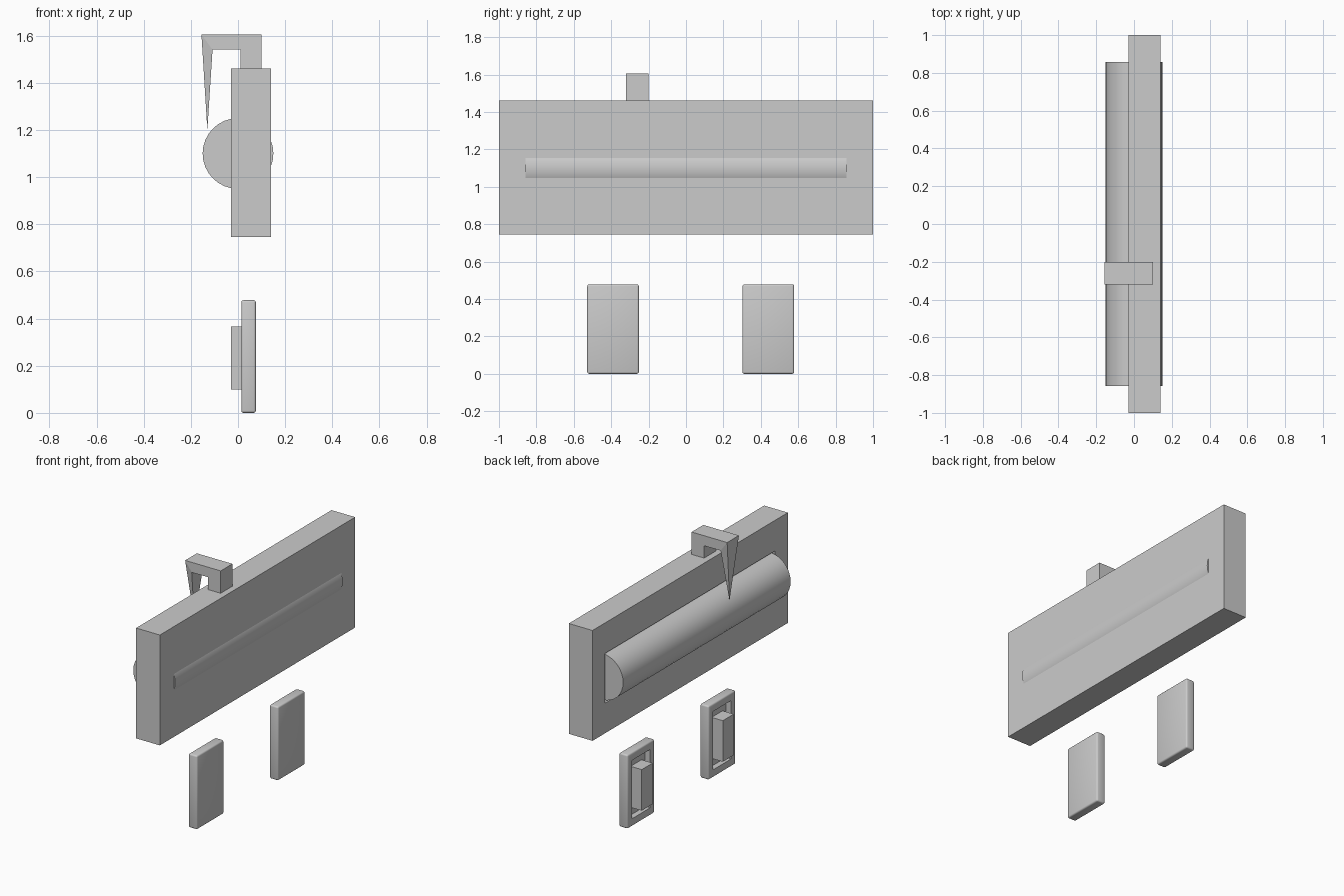
import bpy, bmesh, math
from mathutils import Vector, Matrix

if "Cube" in bpy.data.objects:
    bpy.data.objects.remove(bpy.data.objects["Cube"])


def finish(name, bm, smooth=False):
    bmesh.ops.recalc_face_normals(bm, faces=bm.faces)
    me = bpy.data.meshes.new(name)
    bm.to_mesh(me)
    bm.free()
    ob = bpy.data.objects.new(name, me)
    bpy.context.collection.objects.link(ob)
    if smooth:
        bpy.ops.object.select_all(action='DESELECT')
        bpy.context.view_layer.objects.active = ob
        ob.select_set(True)
        bpy.ops.object.shade_smooth_by_angle(angle=math.radians(35))
    return ob


def box_bm(lo, hi):
    lo, hi = Vector(lo), Vector(hi)
    bm = bmesh.new()
    m = Matrix.Translation((lo + hi) / 2) @ Matrix.Diagonal((*(hi - lo), 1))
    bmesh.ops.create_cube(bm, size=1, matrix=m)
    return bm


def recessed_box(name, lo, hi, ys, zs, floor_x, bevel=0):
    """Box with a rectangular pocket sunk into its -x face."""
    bm = box_bm(lo, hi)
    if bevel:
        bmesh.ops.bevel(bm, geom=bm.edges[:], offset=bevel, segments=3,
                        profile=0.5, affect='EDGES')
    bm.normal_update()
    face = max((f for f in bm.faces if f.normal.x < -0.99), key=lambda f: f.calc_area())
    bmesh.ops.inset_individual(bm, faces=[face], thickness=0.01)
    c = face.calc_center_median()
    for v in face.verts:
        v.co.y = ys[0] if v.co.y < c.y else ys[1]
        v.co.z = zs[0] if v.co.z < c.z else zs[1]
    floor = bmesh.ops.extrude_discrete_faces(bm, faces=[face])['faces'][0]
    for v in floor.verts:
        v.co.x = floor_x
    return finish(name, bm, smooth=bool(bevel))


# main panel with pocket for the roller
recessed_box("panel", (-0.03, -1, 0.745), (0.14, 1, 1.46),
             (-0.87, 0.87), (0.94, 1.262), 0.08)

# roller, just breaking through the front of the panel
bm = bmesh.new()
bmesh.ops.create_cone(bm, cap_ends=True, segments=32, radius1=0.15, radius2=0.15,
                      depth=1.715, matrix=Matrix.Translation((0, 0, 1.1))
                      @ Matrix.Rotation(math.pi / 2, 4, 'X'))
finish("roller", bm, smooth=True)

# hook over the top, tapering to a single point
profile = [(-0.155, 1.605), (0.10, 1.605), (0.10, 1.44),
           (0.01, 1.44), (0.01, 1.54), (-0.108, 1.54)]
bm = bmesh.new()
sides = [[bm.verts.new((x, y, z)) for x, z in profile] for y in (-0.32, -0.20)]
tip = bm.verts.new((-0.13, -0.26, 1.2))
for s in sides:
    bm.faces.new(s)
    bm.faces.new((s[0], s[5], tip))
a, b = sides
for i in range(5):
    bm.faces.new((a[i], a[i + 1], b[i + 1], b[i]))
bm.faces.new((a[0], b[0], tip))
bm.faces.new((a[5], b[5], tip))
finish("hook", bm)

# two lower plates, each with a pocket and a protruding block
for side, cy in (("left", -0.39), ("right", 0.44)):
    recessed_box(side + "_plate", (0.014, cy - 0.138, 0), (0.076, cy + 0.138, 0.478),
                 (cy - 0.093, cy + 0.093), (0.05, 0.428), 0.05, bevel=0.01)
    finish(side + "_block", box_bm((-0.03, cy - 0.056, 0.1), (0.06, cy + 0.056, 0.366)))
